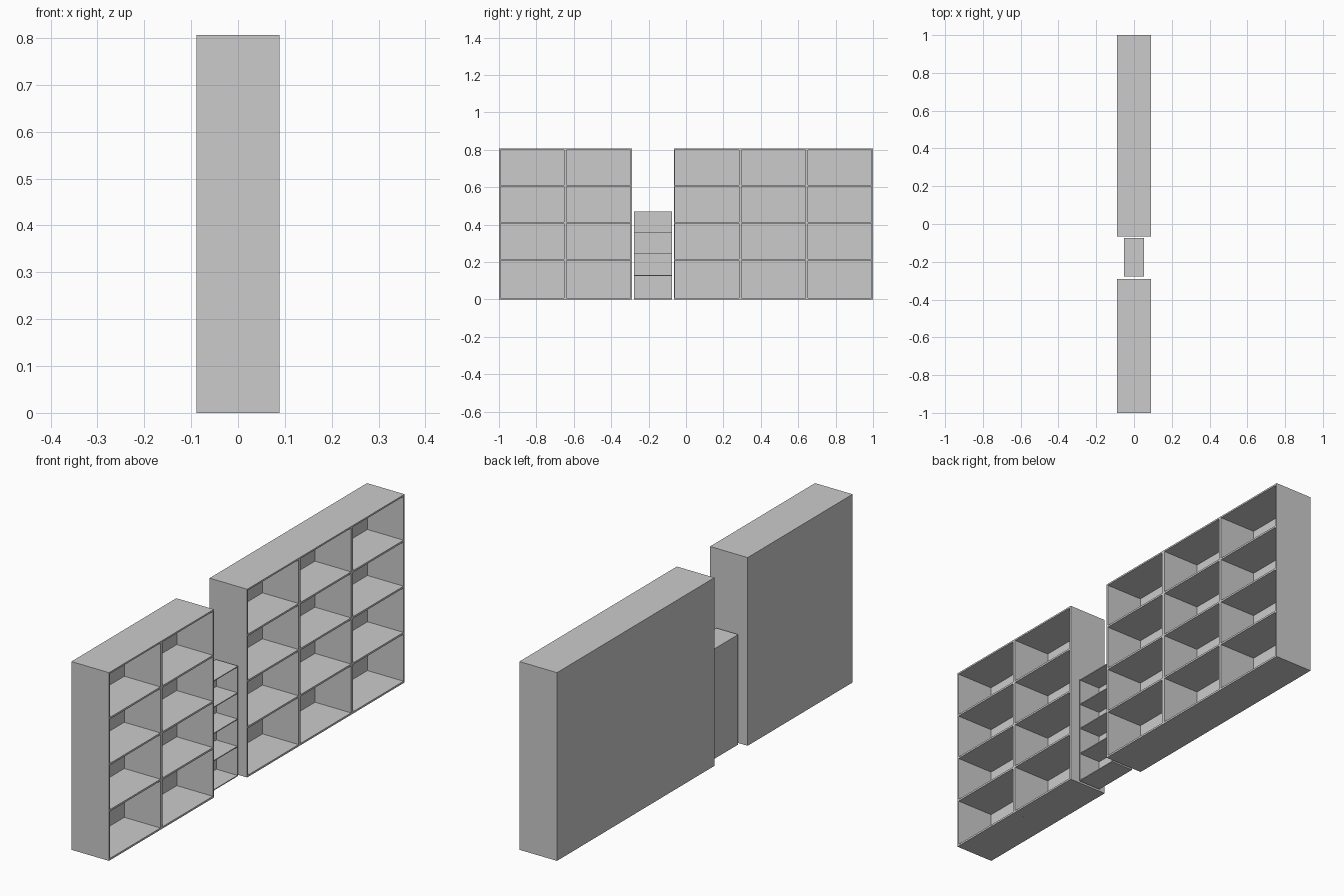
import bpy
import bmesh
from mathutils import Matrix, Vector

if "Cube" in bpy.data.objects:
    bpy.data.objects.remove(bpy.data.objects["Cube"])


def add_board(bm, x0, x1, y0, y1, z0, z1):
    size = Vector((x1 - x0, y1 - y0, z1 - z0))
    centre = Vector((x0 + x1, y0 + y1, z0 + z1)) / 2
    bmesh.ops.create_cube(bm, size=1, matrix=Matrix.Translation(centre) @ Matrix.Diagonal(size.to_4d()))


def finish(bm, name):
    mesh = bpy.data.meshes.new(name)
    bm.to_mesh(mesh)
    bm.free()
    bpy.context.collection.objects.link(bpy.data.objects.new(name, mesh))


def make_bay(name, y0, y1, half_depth, height, shelf_z, t, shelf_t):
    """One open bookcase module facing +x; shelf_z holds shelf undersides."""
    xb, xf = -half_depth, half_depth
    xi = xb + t

    # back panel, full height
    bm = bmesh.new()
    add_board(bm, xb, xi, y0, y1, 0, height)
    finish(bm, name + "_back")

    # side panels, capped by the top board
    bm = bmesh.new()
    for y in (y0, y1 - t):
        add_board(bm, xi, xf, y, y + t, 0, height - t)
    finish(bm, name + "_sides")

    # top board
    bm = bmesh.new()
    add_board(bm, xi, xf, y0, y1, height - t, height)
    finish(bm, name + "_top")

    # bottom board and shelves between the sides
    bm = bmesh.new()
    for z in [0] + shelf_z:
        add_board(bm, xi, xf, y0 + t, y1 - t, z, z + shelf_t)
    finish(bm, name + "_shelves")


# tall bookcases: a pair of bays and a row of three
BAY = 0.355
TALL_SHELVES = [0.209, 0.407, 0.604]
for label, start, count in (("double_bookcase", -1.0, 2), ("triple_bookcase", 1 - 3 * BAY, 3)):
    for i in range(count):
        y = start + i * BAY
        make_bay(f"{label}_bay_{i + 1}", y, y + BAY, 0.089, 0.806, TALL_SHELVES, 0.007, 0.008)

# small bookcase in the gap
make_bay("small_bookcase", -0.279, -0.074, 0.052, 0.471, [0.125, 0.242, 0.354], 0.004, 0.004)
